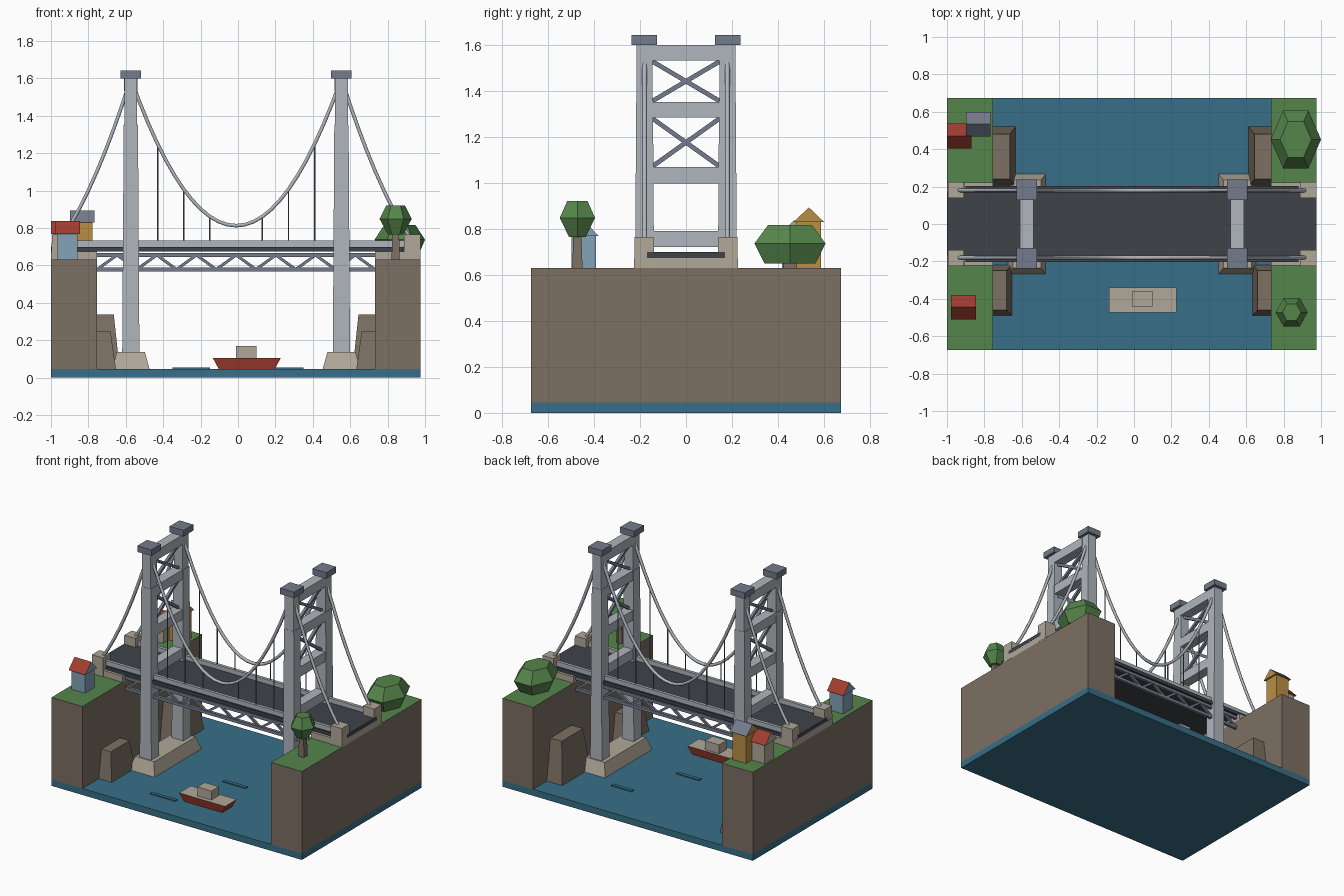
import bpy, bmesh, math
from mathutils import Vector, Matrix

cube = bpy.data.objects.get("Cube")
if cube:
    bpy.data.objects.remove(cube)

CX = -0.01            # bridge centre line
TOWER = 0.563         # tower distance from centre
CABLE_Y = 0.18
SEA = 0.046
SIDES = (-1, 1)


def material(name, hexcode):
    rgb = [int(hexcode[i:i + 2], 16) / 255 for i in (0, 2, 4)]
    col = [c / 12.92 if c < 0.04 else ((c + 0.055) / 1.055) ** 2.4 for c in rgb] + [1]
    m = bpy.data.materials.new(name)
    m.use_nodes = True
    m.diffuse_color = col
    m.node_tree.nodes["Principled BSDF"].inputs["Base Color"].default_value = col
    return m


WATER = material("water_blue", "386F88")
EARTH = material("earth_brown", "7D7063")
GREEN = material("leaf_green", "55854A")
STONE = material("pale_stone", "B0A798")
STEEL = material("light_steel", "AFB6BC")
SLATE = material("slate_steel", "747B8B")
ROAD = material("asphalt", "3E4249")
RED = material("brick_red", "A23D30")
YELLOW = material("ochre_wall", "B98F45")
BLUE = material("pale_blue_wall", "84A2B8")


def finish(name, bm, *mats):
    bmesh.ops.recalc_face_normals(bm, faces=bm.faces)
    me = bpy.data.meshes.new(name)
    bm.to_mesh(me)
    bm.free()
    for m in mats:
        me.materials.append(m)
    ob = bpy.data.objects.new(name, me)
    bpy.context.collection.objects.link(ob)


def block(name, mat, x, y, z, top_scale=(1, 1), top_mat=None):
    """Box from ranges; top_scale tapers the upper end, top_mat colours its lid."""
    bm = bmesh.new()
    bmesh.ops.create_cube(bm, size=1)
    for v in bm.verts:
        sx, sy = top_scale if v.co.z > 0 else (1, 1)
        v.co = ((x[0] + x[1]) / 2 + v.co.x * sx * (x[1] - x[0]),
                (y[0] + y[1]) / 2 + v.co.y * sy * (y[1] - y[0]),
                z[0] if v.co.z < 0 else z[1])
    bm.normal_update()
    if top_mat:
        for f in bm.faces:
            f.material_index = int(f.normal.z > 0.9)
    finish(name, bm, mat, *([top_mat] if top_mat else []))


def around(c, half):
    return (c - half, c + half)


def strut(name, mat, a, b, r, sides=4):
    """Straight bar between two points."""
    a, b = Vector(a), Vector(b)
    bm = bmesh.new()
    bmesh.ops.create_cone(bm, cap_ends=True, segments=sides, radius1=r, radius2=r,
                          depth=(b - a).length)
    bm.transform(Matrix.Rotation(math.pi / 4, 4, 'Z'))
    rot = (b - a).to_track_quat('Z', 'Y').to_matrix().to_4x4()
    bm.transform(Matrix.Translation((a + b) / 2) @ rot)
    finish(name, bm, mat)


def cable(name, pts):
    cu = bpy.data.curves.new(name, 'CURVE')
    cu.dimensions = '3D'
    cu.bevel_depth = 0.011
    cu.bevel_resolution = 1
    cu.use_fill_caps = True
    sp = cu.splines.new('POLY')
    sp.points.add(len(pts) - 1)
    for p, co in zip(sp.points, pts):
        p.co = (*co, 1)
    cu.materials.append(STEEL)
    bpy.context.collection.objects.link(bpy.data.objects.new(name, cu))


def crown(name, centre, r, y_scale, rings):
    """Six-sided foliage from (radius factor, height) rings."""
    bm = bmesh.new()
    loops = []
    for f, z in rings:
        loops.append([bm.verts.new((centre[0] + r * f * math.cos(i * math.pi / 3),
                                    centre[1] + r * f * y_scale * math.sin(i * math.pi / 3), z))
                      for i in range(6)])
    for lo, hi in zip(loops, loops[1:]):
        for i in range(6):
            j = (i + 1) % 6
            bm.faces.new((lo[i], lo[j], hi[j], hi[i]))
    bm.faces.new(loops[0])
    bm.faces.new(loops[-1])
    finish(name, bm, GREEN)


def house(name, wall, roof, x, y, eave, ridge):
    """Walls with gables facing x, and two roof slopes over them."""
    block(name + "_walls", wall, around(x, 0.053), around(y, 0.053), (0.63, eave))
    bm = bmesh.new()
    a, b = [[bm.verts.new((x + s * 0.066, y + dy, z)) for dy, z in
             ((-0.066, eave), (0.066, eave), (0, ridge))] for s in SIDES]
    for i in range(3):
        j = (i + 1) % 3
        bm.faces.new((a[i], a[j], b[j], b[i])).material_index = int(i == 0)
    for end in (a, b):
        bm.faces.new(end).material_index = 1
    finish(name + "_roof", bm, roof, wall)


# Water, ripples and banks
block("water", WATER, (-0.999, 0.976), (-0.674, 0.674), (0, SEA))
for x, y, h in ((-0.25, -0.48, 0.1), (0.02, -0.06, 0.09), (0.27, 0.33, 0.08)):
    block("ripple", WATER, around(x, h), around(y, 0.013), (SEA, SEA + 0.007))
for s, name, bank in ((-1, "right", (-0.999, -0.755)), (1, "left", (0.733, 0.976))):
    block(name + "_bank", EARTH, bank, (-0.674, 0.674), (SEA, 0.63), top_mat=GREEN)
    block(name + "_abutment", STONE, bank, (-0.222, 0.222), (0.63, 0.675))
    edge = CX + s * 0.743
    block(name + "_back_rock", EARTH, around(edge, 0.12), (0.2, 0.52), (SEA, 0.338), (0.74, 0.75))
    block(name + "_front_rock", EARTH, around(edge, 0.1), (-0.49, -0.22), (SEA, 0.245), (0.72, 0.78))

# Deck
block("road", ROAD, (-0.999, 0.977), (-0.169, 0.169), (0.674, 0.7))
block("deck_slab", ROAD, around(CX, 0.89), (-0.203, 0.203), (0.674, 0.699))

# Towers
for s, name in ((-1, "right"), (1, "left")):
    tx = CX + s * TOWER
    block(name + "_pier", STONE, around(tx, 0.1), (-0.266, 0.266), (SEA, 0.137), (0.75, 0.88))
    for sy in SIDES:
        ly = sy * CABLE_Y
        block(name + "_lower_leg", STEEL, around(tx, 0.046), around(ly, 0.044), (0.137, 1.35), (0.83, 0.83))
        block(name + "_upper_leg", STEEL, around(tx, 0.034), around(ly, 0.035), (1.35, 1.6))
        block(name + "_leg_cap", SLATE, around(tx, 0.055), around(sy * 0.182, 0.055), (1.6, 1.643))
    for z in ((1.531, 1.6), (1.283, 1.352), (0.998, 1.068), (0.722, 0.791)):
        block(name + "_crossbeam", STEEL, around(tx, 0.036), (-0.15, 0.15), z)
    for lo, hi in ((1.352, 1.531), (1.068, 1.283)):
        for sy in SIDES:
            strut(name + "_cross_brace", SLATE, (tx, -0.145 * sy, lo + 0.004),
                  (tx, 0.145 * sy, hi - 0.004), 0.014)

# Cables, hangers, rails, trusses and anchors on both sides
SAG, LOW = 2.48, 0.812
TOP = LOW + SAG * TOWER ** 2
BAYS, HALF = 14, 0.743
for sy, side in ((-1, "front"), (1, "back")):
    y = sy * CABLE_Y
    span = [TOWER * (i / 12 - 1) for i in range(25)]
    cable(side + "_main_cable", [(CX + d, y, LOW + SAG * d * d) for d in span])
    for s in SIDES:
        pts = []
        for i in range(9):
            t = i / 8
            pts.append((CX + s * (TOWER + 0.365 * t), y, TOP + (0.75 - TOP) * t - 0.3 * t * (1 - t)))
        cable(side + "_side_cable", pts)
        ends = sorted((CX + s * 0.987, CX + s * 0.896))
        block(side + "_anchor", STONE, ends, around(sy * 0.182, 0.0435), (0.63, 0.764), (0.96, 0.96))
    for i in (-3, -2, -1, 1, 2, 3):
        d = i * 0.14
        strut(side + "_hanger", SLATE, (CX + d, y, 0.72), (CX + d, y, LOW + SAG * d * d), 0.004, 6)
    block(side + "_rail", STEEL, around(CX, 0.92), around(y, 0.011), (0.699, 0.732))
    ty = sy * 0.188
    for z in (0.655, 0.578):
        block(side + "_truss_chord", SLATE, around(CX, HALF), around(ty, 0.011), around(z, 0.011))
    for i in range(BAYS):
        x0 = CX - HALF + 2 * HALF * i / BAYS
        x1 = x0 + 2 * HALF / BAYS
        za, zb = (0.578, 0.655) if i % 2 == 0 else (0.655, 0.578)
        strut(side + "_truss_diagonal", SLATE, (x0, ty, za), (x1, ty, zb), 0.011)

# Boat: flared hull with pale deck
block("boat_hull", RED, (-0.103, 0.197), around(-0.406, 0.052), (SEA, 0.104), (1.21, 1.27), STONE)
block("boat_cabin", STONE, (-0.011, 0.1), around(-0.4, 0.042), (0.104, 0.168))

# Houses
house("front_house", BLUE, RED, -0.912, -0.445, 0.768, 0.838)
house("red_roof_house", STONE, RED, -0.934, 0.47, 0.768, 0.838)
house("tall_house", YELLOW, SLATE, -0.832, 0.534, 0.83, 0.893)

# Trees
block("tree_trunk", EARTH, around(0.843, 0.022), around(-0.472, 0.022), (0.63, 0.79), (0.8, 0.8))
crown("tree_crown", (0.843, -0.472), 0.086, 1.03, ((0.48, 0.765), (1, 0.848), (0.58, 0.92)))
block("bush_trunk", EARTH, around(0.865, 0.03), around(0.452, 0.03), (0.63, 0.7))
crown("bush_crown", (0.865, 0.452), 0.135, 1.32, ((0.72, 0.65), (1, 0.737), (0.62, 0.816)))
